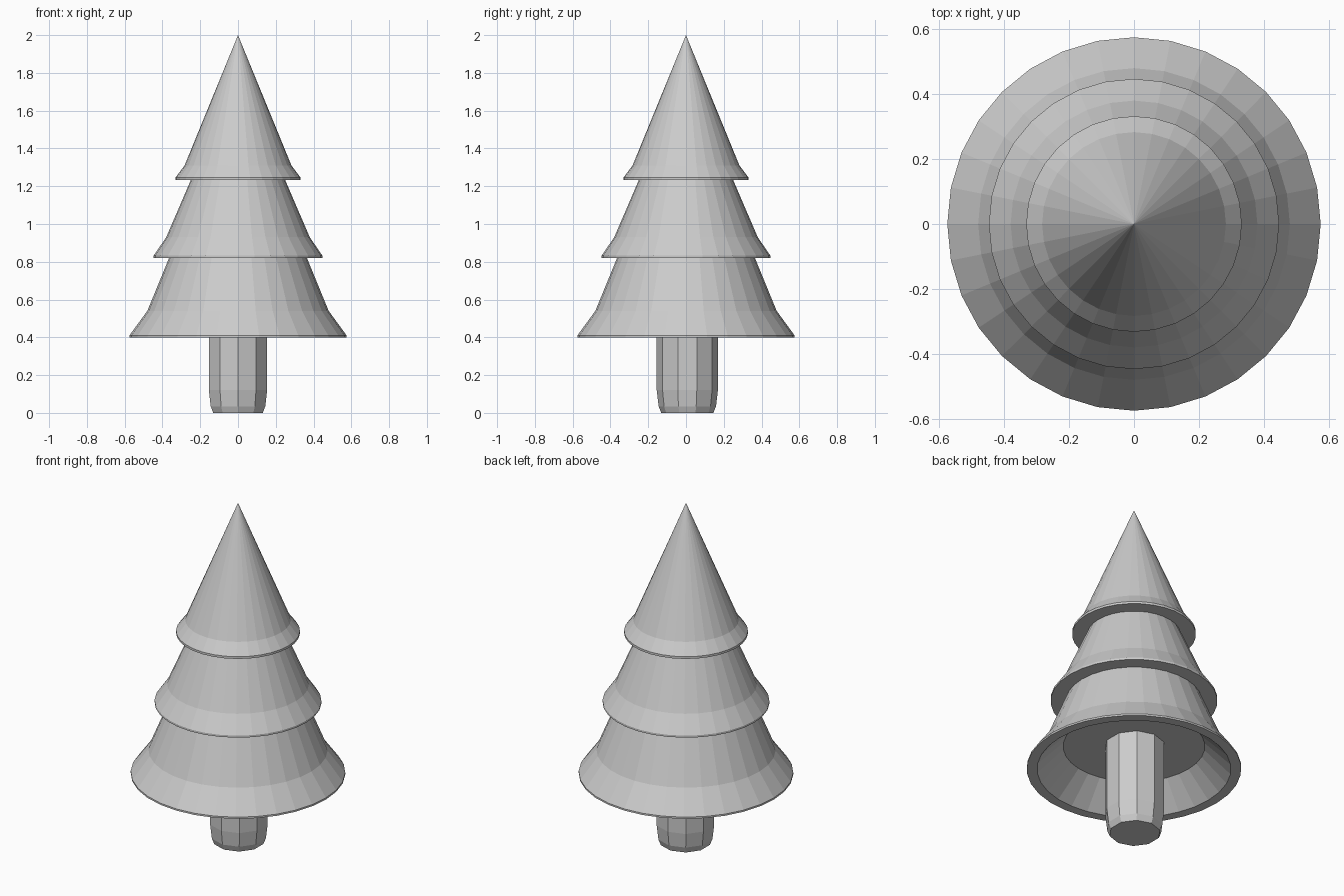
import bpy, bmesh
from math import sin, cos, pi

if "Cube" in bpy.data.objects:
    bpy.data.objects.remove(bpy.data.objects["Cube"])


def lathe(name, profile, sides, cy=0.0):
    """Spin (radius, z) points round z; zero radius makes a pole, other ends are capped."""
    bm = bmesh.new()
    rings = []
    for r, z in profile:
        n = sides if r > 0 else 1
        rings.append([bm.verts.new((r * cos(pi / 2 + 2 * pi * i / sides),
                                    cy + r * sin(pi / 2 + 2 * pi * i / sides), z))
                      for i in range(n)])
    for a, b in zip(rings, rings[1:]):
        for i in range(sides):
            j = (i + 1) % sides
            if len(b) == 1:
                bm.faces.new((a[i], a[j], b[0]))
            else:
                bm.faces.new((a[i], a[j], b[j], b[i]))
    for ring in (rings[0], rings[-1]):
        if len(ring) > 1:
            bm.faces.new(ring)
    bmesh.ops.recalc_face_normals(bm, faces=bm.faces)
    mesh = bpy.data.meshes.new(name)
    bm.to_mesh(mesh)
    bm.free()
    obj = bpy.data.objects.new(name, mesh)
    bpy.context.collection.objects.link(obj)
    return obj


# Foliage: hollow underside, then three flared tiers up to the tip
lathe("foliage", [
    (0.38, 0.54), (0.52, 0.40), (0.575, 0.40), (0.575, 0.41), (0.48, 0.54),
    (0.365, 0.82), (0.447, 0.82), (0.447, 0.832), (0.38, 0.93),
    (0.25, 1.232), (0.332, 1.232), (0.332, 1.245), (0.283, 1.31),
    (0, 2.0)], 32)

# Trunk: ten-sided post with a rounded foot
lathe("trunk", [(0.138, 0), (0.152, 0.035), (0.162, 0.12), (0.162, 0.54)], 10, 0.007)
